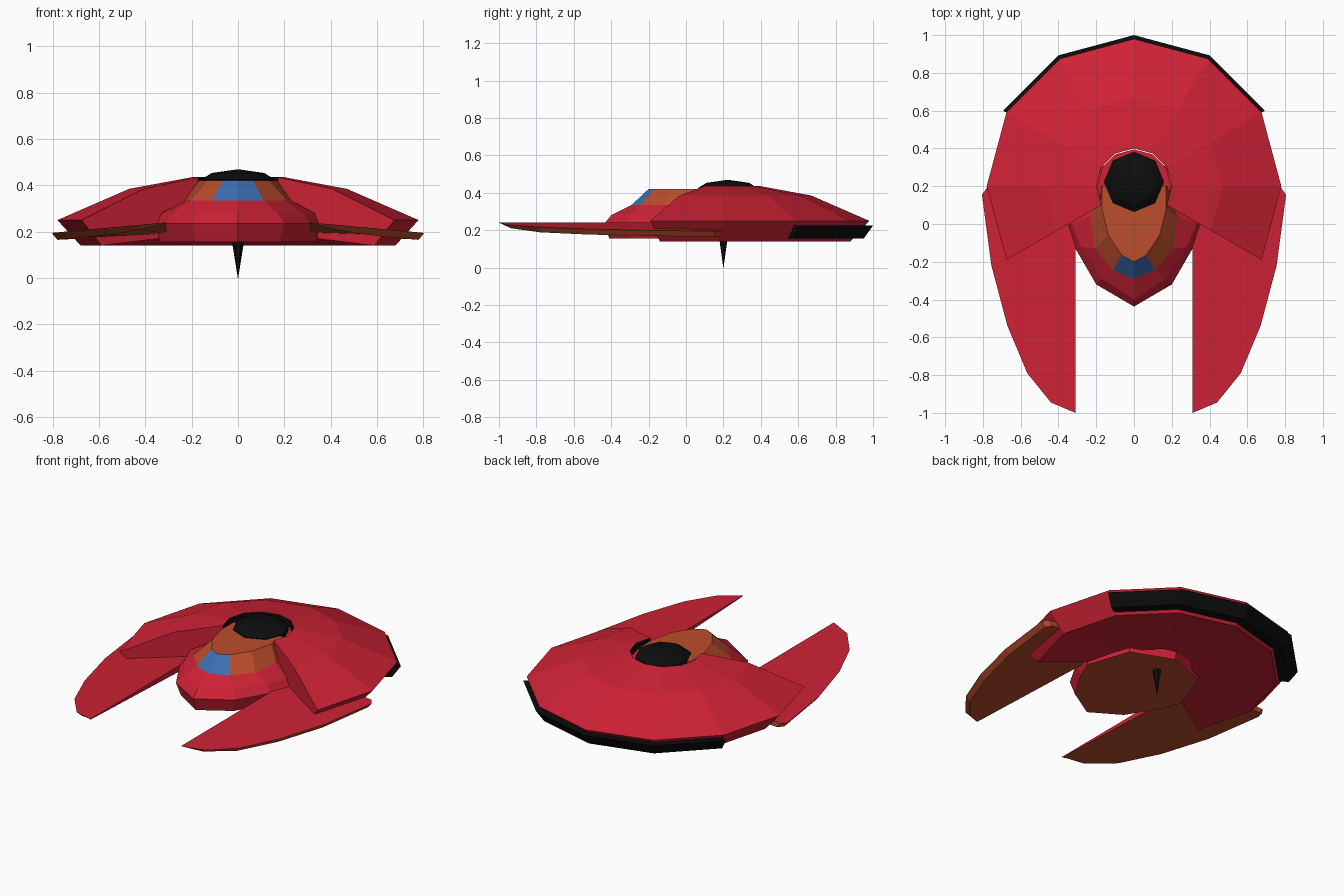
import bpy, math

if "Cube" in bpy.data.objects:
    bpy.data.objects.remove(bpy.data.objects["Cube"])

CY = 0.2  # saucer centre along y


def mat(name, rgb):
    m = bpy.data.materials.new(name)
    m.diffuse_color = (*rgb, 1)
    m.use_nodes = True
    m.node_tree.nodes["Principled BSDF"].inputs["Base Color"].default_value = m.diffuse_color
    return m


RED = mat("red", (0.62, 0.016, 0.036))
ORANGE = mat("orange", (0.50, 0.075, 0.025))
BLUE = mat("blue", (0.045, 0.16, 0.45))
BLACK = mat("black", (0.004, 0.004, 0.004))


def build(name, verts, faces, mats, ids=None):
    me = bpy.data.meshes.new(name)
    me.from_pydata(verts, [], faces)
    for m in mats:
        me.materials.append(m)
    if ids:
        for p, i in zip(me.polygons, ids):
            p.material_index = i
    ob = bpy.data.objects.new(name, me)
    bpy.context.collection.objects.link(ob)
    return ob


def sector(name, profile, a0, a1, steps, mats, edge_mats):
    """Sweep a closed (r, z) profile around the saucer axis, with end caps."""
    n = len(profile)
    verts, faces, ids = [], [], []
    for k in range(steps + 1):
        a = math.radians(a0 + (a1 - a0) * k / steps)
        verts += [(r * math.cos(a), CY + r * math.sin(a), z) for r, z in profile]
    for k in range(steps):
        for i in range(n):
            j = (i + 1) % n
            faces.append((k * n + i, (k + 1) * n + i, (k + 1) * n + j, k * n + j))
            ids.append(edge_mats[i])
    faces += [tuple(range(n)), tuple(steps * n + i for i in reversed(range(n)))]
    ids += [0, 0]
    return build(name, verts, faces, mats, ids)


def disc_stack(name, rings, cy, sides, material, turn=0.0):
    """Stack of regular polygons (r, z), capped at both ends, top to bottom."""
    verts = []
    for r, z in rings:
        for k in range(sides):
            a = turn + 2 * math.pi * k / sides
            verts.append((r * math.cos(a), cy + r * math.sin(a), z))
    faces = [tuple(range(sides))]
    for s in range(len(rings) - 1):
        for k in range(sides):
            j = (k + 1) % sides
            faces.append((s * sides + k, (s + 1) * sides + k,
                          (s + 1) * sides + j, s * sides + j))
    base = (len(rings) - 1) * sides
    faces.append(tuple(base + k for k in reversed(range(sides))))
    return build(name, verts, faces, [material])


# Saucer shell: eight flat sectors, open toward the front
sector("saucer_hull",
       [(0.2, 0.435), (0.47, 0.385), (0.78, 0.25), (0.68, 0.14), (0.3, 0.18), (0.2, 0.18)],
       -30, 210, 8, [RED, BLACK], [0, 0, 0, 0, 0, 1])

# Black engine band around the rear rim
sector("engine_band", [(0.74, 0.225), (0.80, 0.225), (0.75, 0.155), (0.65, 0.155)],
       30, 150, 4, [BLACK], [0, 0, 0, 0])

# Fuselage and canopy: stacked half outlines, front tip to rear, mirrored in x
levels = [
    (0.155, [(0, -.41), (.18, -.30), (.29, -.12), (.34, .0), (.25, .26), (0, .36)]),
    (0.235, [(0, -.437), (.2, -.32), (.31, -.13), (.35, .0), (.26, .27), (0, .37)]),
    (0.28, [(0, -.40), (.17, -.29), (.28, -.12), (.33, .0), (.24, .25), (0, .35)]),
    (0.335, [(0, -.29), (.11, -.245), (.21, -.13), (.23, .04), (.19, .2), (0, .2)]),
    (0.42, [(0, -.2), (.065, -.165), (.135, -.06), (.17, .08), (.17, .2), (0, .2)]),
]
verts, faces, ids = [], [], []
for z, half in levels:
    ring = half + [(-x, y) for x, y in half[-2:0:-1]]
    verts += [(x, y, z) for x, y in ring]
n = 10
for s in range(len(levels) - 1):
    for i in range(n):
        j = (i + 1) % n
        faces.append((s * n + i, s * n + j, (s + 1) * n + j, (s + 1) * n + i))
        ids.append(0 if s < 3 else (2 if i in (0, n - 1) else 1))
top = (len(levels) - 1) * n
faces += [tuple(reversed(range(n))), tuple(top + i for i in range(n))]
ids += [1, 1]
build("fuselage", verts, faces, [RED, ORANGE, BLUE], ids)

# Recessed floor inside the saucer hole, and the black dome on it
disc_stack("dome_floor", [(0.195, 0.395), (0.195, 0.33)], CY, 12, RED)
disc_stack("dome", [(0.01, 0.468), (0.115, 0.453), (0.158, 0.425), (0.158, 0.38)],
           0.223, 8, BLACK, math.pi / 2)

# Belly spike
disc_stack("belly_spike", [(0.024, 0.17), (0.024, 0.145), (0.001, 0.0)], CY, 6, BLACK)

# Forward prongs: x, y, thickness
outline = [(.31, -1.0, .004), (.44, -.945, .018), (.565, -.79, .028), (.67, -.54, .03),
           (.755, -.22, .03), (.805, .155, .03), (.78, .19, .03), (.31, .2, .05)]
for side, label in ((1, "right"), (-1, "left")):
    tops, lows = [], []
    for x, y, t in outline:
        z = 0.24 - 0.045 * (x - 0.31) / 0.49
        inset = 0.025 if x > 0.35 else 0.0
        tops.append((side * x, y, z))
        lows.append((side * (x - inset), y + (0.01 if y < -0.5 else 0), z - t))
    m = len(outline)
    fs = [tuple(range(m)), tuple(m + i for i in reversed(range(m)))]
    fs += [(i, m + i, m + (i + 1) % m, (i + 1) % m) for i in range(m)]
    if side < 0:
        fs = [tuple(reversed(f)) for f in fs]
    build(label + "_prong", tops + lows, fs, [RED, ORANGE],
          [0, 1] + [1] * (m - 1) + [0])
